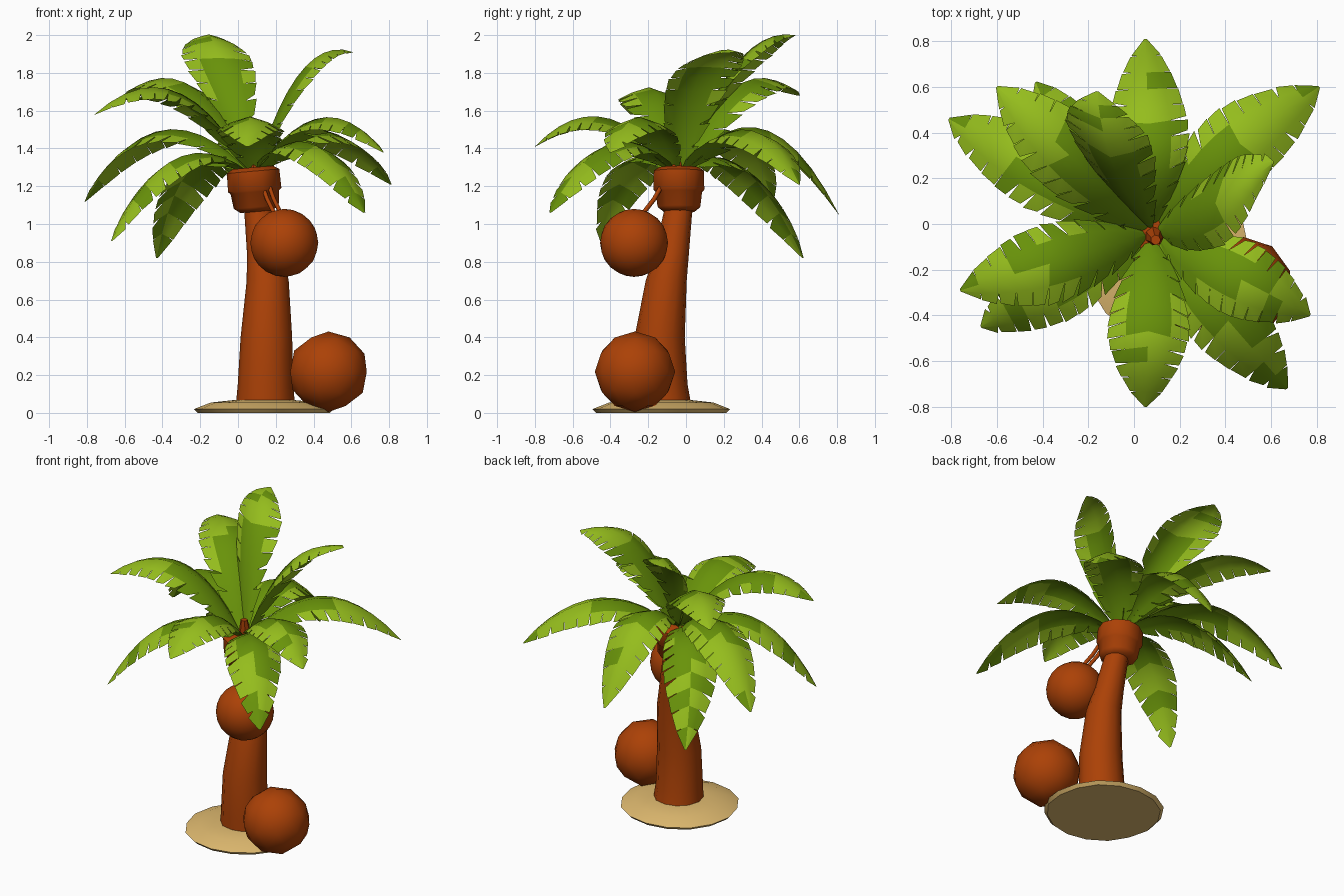
import bpy, bmesh, math, random
from mathutils import Vector, Matrix

random.seed(4)
if "Cube" in bpy.data.objects:
    bpy.data.objects.remove(bpy.data.objects["Cube"], do_unlink=True)


def material(name, rgb):
    m = bpy.data.materials.new(name)
    m.use_nodes = True
    color = (*rgb, 1)
    m.diffuse_color = color
    m.node_tree.nodes["Principled BSDF"].inputs["Base Color"].default_value = color
    return m


LIME = material("lime green", (0.30, 0.51, 0.012))
MID = material("leaf green", (0.14, 0.29, 0.003))
BROWN = material("warm brown", (0.41, 0.053, 0.002))
SAND = material("sand", (0.74, 0.49, 0.16))


def finish(bm, name, mats, angle=40):
    mesh = bpy.data.meshes.new(name)
    bm.to_mesh(mesh)
    bm.free()
    obj = bpy.data.objects.new(name, mesh)
    bpy.context.collection.objects.link(obj)
    for m in mats:
        mesh.materials.append(m)
    bpy.ops.object.select_all(action="DESELECT")
    obj.select_set(True)
    bpy.context.view_layer.objects.active = obj
    bpy.ops.object.shade_smooth_by_angle(angle=math.radians(angle))
    return obj


def loft(name, rings, sides, mat, jitter=0, angle=40, matrix=None):
    """Closed skin through circular rings given as (x, y, z, radius)."""
    bm = bmesh.new()
    wobble = [1 + random.uniform(-jitter, jitter) for _ in range(sides)]
    loops = []
    for x, y, z, r in rings:
        loops.append([bm.verts.new((x + r * wobble[i] * math.cos(math.tau * i / sides),
                                    y + r * wobble[i] * math.sin(math.tau * i / sides), z))
                      for i in range(sides)])
    for low, high in zip(loops, loops[1:]):
        for i in range(sides):
            j = (i + 1) % sides
            bm.faces.new((low[i], low[j], high[j], high[i]))
    bm.faces.new(loops[0][::-1])
    bm.faces.new(loops[-1])
    if matrix:
        bm.transform(matrix)
    return finish(bm, name, [mat], angle)


def coconut(name, center, radius, detail):
    bm = bmesh.new()
    bmesh.ops.create_icosphere(bm, subdivisions=detail, radius=radius,
                               matrix=Matrix.Translation(center))
    return finish(bm, name, [BROWN], 45)


# Sand island, leaning trunk, crown collar and bud
loft("sand_island", [(.14, -.13, 0, .35), (.14, -.13, .02, .37),
                     (.14, -.13, .055, .28), (.14, -.13, .068, .16)], 16, SAND, .02, 25)
loft("trunk", [(.145, -.125, .04, .155), (.145, -.135, .15, .145), (.15, -.14, .4, .135),
               (.157, -.105, .7, .11), (.14, -.075, .85, .092), (.108, -.04, 1.08, .075),
               (.092, -.035, 1.15, .075)], 12, BROWN, .02, 50)
tilt = Matrix.Translation((.09, -.036, 1.18)) @ Matrix.Rotation(math.radians(-5), 4, "Y")
loft("crown_collar", [(0, 0, -.115, .085), (0, 0, -.09, .118), (0, 0, -.01, .128),
                      (0, 0, 0, .14), (0, 0, .1, .138), (0, 0, .12, .105)],
     10, BROWN, .03, 50, tilt)
loft("crown_bud", [(.09, -.05, 1.28, .045), (.095, -.07, 1.41, .022)], 7, BROWN)

# Coconuts and the two stalks holding the upper one
coconut("hanging_coconut", (.245, -.275, .9), .18, 3)
coconut("ground_coconut", (.479, -.27, .218), .213, 2)
for k, dx in enumerate((0, .035)):
    curve = bpy.data.curves.new("coconut_stalk", "CURVE")
    curve.dimensions = "3D"
    curve.bevel_depth = .012
    curve.bevel_resolution = 1
    curve.use_fill_caps = True
    spline = curve.splines.new("POLY")
    points = [(.13 + dx, -.13, 1.2), (.155 + dx, -.17, 1.13), (.2 + dx, -.24, 1.04)]
    spline.points.add(2)
    for p, co in zip(spline.points, points):
        p.co = (*co, 1)
    curve.materials.append(BROWN)
    stalk = bpy.data.objects.new(f"coconut_stalk_{k + 1}", curve)
    bpy.context.collection.objects.link(stalk)


def palm_leaf(name, tip, lift, width, reach=.52, sway=0, yaw=0, belly=.9, segments=11):
    """Arched leaf with drooping, slit sides. Reach and sway place the bend of the
    arch along and across the leaf, yaw skews the blade, belly moves its widest part."""
    tip = Vector(tip)
    root = Vector((.08, -.04, 1.27))
    flat = Vector((tip.x - root.x, tip.y - root.y, 0))
    root += flat.normalized() * .015
    side = Vector((flat.y, -flat.x, 0)).normalized()
    side = Matrix.Rotation(math.radians(yaw), 3, "Z") @ side
    bend = root.lerp(tip, reach) + side * sway
    bend.z = lift

    def place(t, across):
        p = root * (1 - t) ** 2 + bend * 2 * t * (1 - t) + tip * t * t
        along = ((bend - root) * (1 - t) + (tip - bend) * t).normalized()
        normal = side.cross(along).normalized()
        droop = .22 * abs(across) + 1.1 * across * across
        return p + side * across - normal * droop

    def half_width(t):
        return .006 + width * max(0, math.sin(math.pi * t ** belly)) ** .75

    bm = bmesh.new()
    stops = [i / segments for i in range(segments + 1)]
    spine = [bm.verts.new(place(t, 0)) for t in stops]
    for s in (-1, 1):
        middle = [bm.verts.new(place(min(t + .03 * math.sin(math.pi * t), 1),
                                     s * .55 * half_width(t))) for t in stops]
        for i in range(segments):
            a, b = stops[i], stops[i + 1]
            start, end = (t + .06 * math.sin(math.pi * t) for t in (a, b))
            gap = random.choice((.003, .006, .02))
            near = bm.verts.new(place(min(start + gap, 1), s * .97 * half_width(a)))
            far = bm.verts.new(place(min(end, 1), s * random.uniform(.98, 1.03) * half_width(b)))
            inner = [spine[i], middle[i], middle[i + 1], spine[i + 1]]
            outer = [middle[i], near, far, middle[i + 1]]
            patch = random.random() < .2
            for quad, is_inner in ((inner, True), (outer, False)):
                face = bm.faces.new(quad if s > 0 else quad[::-1])
                dark = patch or a < .25 or (is_inner and a < .5)
                face.material_index = 1 if dark else 0
    return finish(bm, name, [LIME, MID], 50)


# Crown of leaves: tip position, height of the arch bend, half width, then shape options
LEAVES = {
    "back": ((.05, .81, 1.05), 1.85, .17),
    "back_left": ((.81, .60, 1.21), 1.76, .175, .52, -.08),
    "left": ((.77, -.40, 1.38), 1.80, .165),
    "front_left": ((.67, -.72, 1.06), 1.69, .17),
    "front": ((.05, -.80, 1.41), 1.79, .175),
    "low_front_right": ((-.67, -.45, .91), 1.60, .155, .58),
    "high_front_right": ((-.76, -.29, 1.58), 1.98, .17, .46),
    "low_right": ((-.81, .46, 1.12), 1.80, .17, .56),
    "high_back_right": ((-.60, .60, 1.68), 1.99, .17, .46),
    "low_back_right": ((-.43, .62, .82), 1.57, .17, .56, -.1),
    "top_back": ((-.16, .58, 2.0), 2.06, .18, .42, -.12, -32, 1.15),
    "top_left": ((.61, .27, 1.91), 2.02, .165, .42, .06, -28),
}
for place_name, settings in LEAVES.items():
    palm_leaf(f"{place_name}_leaf", *settings)
